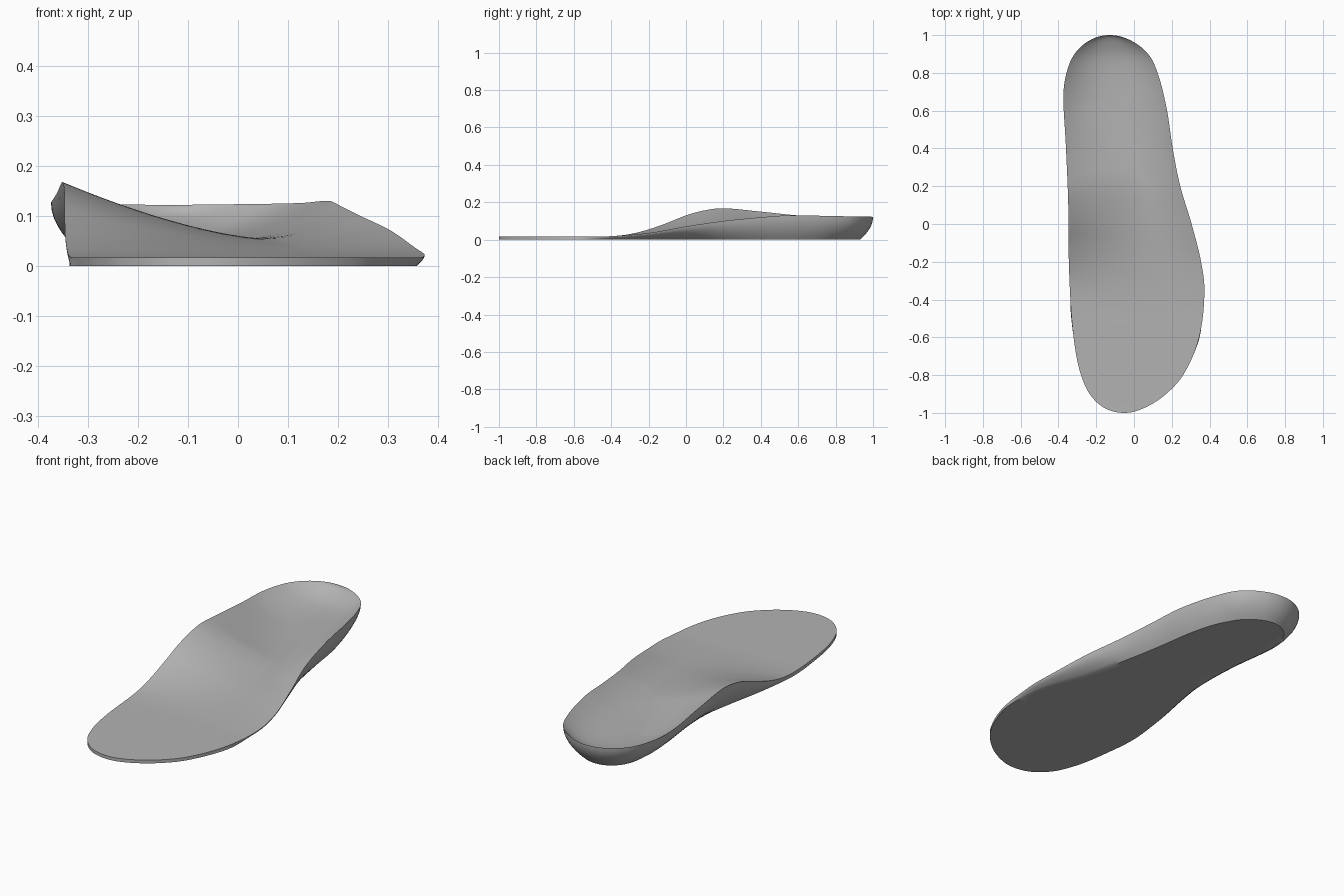
import bpy, bmesh, math

cube = bpy.data.objects.get("Cube")
if cube:
    bpy.data.objects.remove(cube, do_unlink=True)


def curve(keys):
    """Smooth cubic through (y, value) keys, spaced by angle so the ends stay round."""
    pts = sorted((math.acos(y), v) for y, v in keys)
    slopes = []
    for i in range(len(pts)):
        a, b = pts[max(i - 1, 0)], pts[min(i + 1, len(pts) - 1)]
        slopes.append((b[1] - a[1]) / (b[0] - a[0]))

    def value(t):
        i = 0
        while i < len(pts) - 2 and t > pts[i + 1][0]:
            i += 1
        (t0, v0), (t1, v1) = pts[i], pts[i + 1]
        h = t1 - t0
        u = (t - t0) / h
        return ((1 + 2 * u) * (1 - u) ** 2 * v0 + u * (1 - u) ** 2 * h * slopes[i]
                + u * u * (3 - 2 * u) * v1 + u * u * (u - 1) * h * slopes[i + 1])
    return value


# Outline of the inner (arch) and outer edges
inner_x = curve([(1, -.13), (.98, -.22), (.9, -.315), (.8, -.357), (.68, -.374), (.4, -.36), (.1, -.348),
                 (-.2, -.345), (-.5, -.33), (-.7, -.305), (-.8, -.28), (-.9, -.235), (-.98, -.145), (-1, -.05)])
outer_x = curve([(1, -.13), (.98, -.035), (.9, .075), (.8, .125), (.6, .175), (.4, .205), (.2, .245),
                 (0, .305), (-.2, .355), (-.36, .373), (-.6, .345), (-.8, .26), (-.9, .17), (-.98, .04), (-1, -.05)])
# Rim heights and height of the footbed between them
inner_z = curve([(1, .122), (.8, .125), (.6, .13), (.4, .15), (.2, .168), (.1, .157), (0, .13),
                 (-.1, .09), (-.2, .055), (-.3, .03), (-.4, .019), (-.55, .017), (-1, .017)])
outer_z = curve([(1, .122), (.8, .126), (.55, .13), (.4, .12), (.2, .1), (0, .071),
                 (-.2, .036), (-.4, .019), (-.55, .017), (-1, .017)])
bed_z = curve([(1, .122), (.96, .088), (.88, .062), (.75, .051), (.5, .05), (.2, .055), (0, .044),
               (-.2, .028), (-.4, .018), (-.55, .017), (-1, .017)])
# How far the sole is tucked in under each rim
inner_tuck = curve([(1, 0), (.95, .045), (.87, .07), (.5, .112), (.2, .105), (0, .07),
                    (-.2, .03), (-.4, 0), (-.6, 0), (-1, 0)])
outer_tuck = curve([(1, 0), (.95, .045), (.87, .06), (.7, .05), (.2, .05), (0, .07), (-.1, .07),
                    (-.3, .035), (-.55, 0), (-.7, 0), (-1, 0)])

ROWS, TOP, SIDE, SOLE = 140, 32, 8, 8


def section(t):
    """One closed cross-section: footbed, outer wall, sole, inner wall."""
    y = math.cos(t)
    xa, xb, za, zb, floor = (f(t) for f in (inner_x, outer_x, inner_z, outer_z, bed_z))
    heel = min(max((y - .25) / .4, 0), 1)
    power = 1.5 + .8 * heel
    low = .35 * (1 - heel)              # lowest point moves outward at the arch
    back = .07 * max((y - .5) / .5, 0) ** 2
    ring = []
    for i in range(TOP + 1):
        s = 2 * i / TOP - 1
        if s < low:
            z = floor + (za - floor) * ((low - s) / (1 + low)) ** power
        else:
            z = floor + (zb - floor) * ((s - low) / (1 - low)) ** power
        ring.append((xa + (xb - xa) * i / TOP, y, z))

    def wall(x, z, tuck, k):
        bulge = (k / SIDE) ** 2
        return (x + tuck * bulge, y - back * bulge, z * (1 - k / SIDE))

    ta, tb = inner_tuck(t), outer_tuck(t)
    ring += [wall(xb, zb, -tb, k) for k in range(1, SIDE + 1)]
    ring += [(xb - tb + (xa + ta - xb + tb) * k / SOLE, y - back, 0) for k in range(1, SOLE)]
    ring += [wall(xa, za, ta, k) for k in range(SIDE, 0, -1)]
    return ring


# Loft the sections from heel to toe
bm = bmesh.new()
rings = [[bm.verts.new(p) for p in section(math.pi * r / ROWS)] for r in range(ROWS + 1)]
for a, b in zip(rings, rings[1:]):
    n = len(a)
    for i in range(n):
        j = (i + 1) % n
        bm.faces.new((a[i], a[j], b[j], b[i]))
bmesh.ops.remove_doubles(bm, verts=bm.verts, dist=.0003)
bmesh.ops.recalc_face_normals(bm, faces=bm.faces)
mesh = bpy.data.meshes.new("insole")
bm.to_mesh(mesh)
bm.free()
insole = bpy.data.objects.new("insole", mesh)
bpy.context.collection.objects.link(insole)

# Plain grey material
grey = bpy.data.materials.new("plain_grey")
grey.use_nodes = True
colour = (.45, .45, .45, 1)
grey.diffuse_color = colour
grey.node_tree.nodes["Principled BSDF"].inputs["Base Color"].default_value = colour
mesh.materials.append(grey)

bpy.ops.object.select_all(action="DESELECT")
insole.select_set(True)
bpy.context.view_layer.objects.active = insole
bpy.ops.object.shade_smooth_by_angle(angle=math.radians(40))
